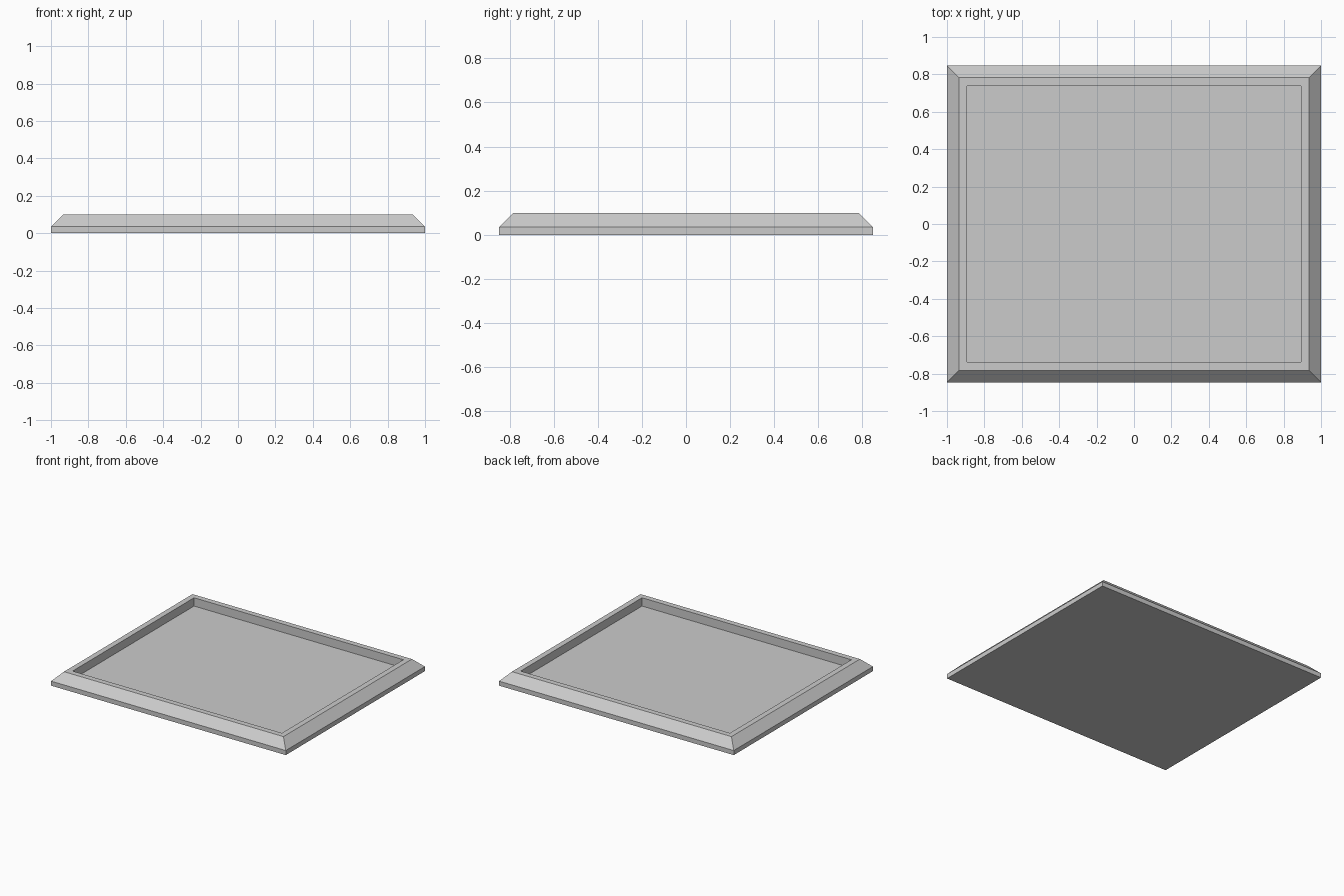
import bpy
import bmesh

cube = bpy.data.objects.get("Cube")
if cube:
    bpy.data.objects.remove(cube, do_unlink=True)

grey = bpy.data.materials.new("light_grey")
grey.use_nodes = True
colour = (0.6, 0.6, 0.6, 1)
grey.diffuse_color = colour
grey.node_tree.nodes["Principled BSDF"].inputs["Base Color"].default_value = colour


def ring(bm, half_x, half_y, z):
    """Rectangle of four vertices centred on the z axis."""
    return [bm.verts.new((sx * half_x, sy * half_y, z))
            for sx, sy in ((-1, -1), (1, -1), (1, 1), (-1, 1))]


# Tray cross-section, from the underside over the bevelled rim to the floor
HALF_X, HALF_Y = 1.0, 0.847
profile = [  # inset from the outer edge, height
    (0, 0),
    (0, 0.035),
    (0.065, 0.1),
    (0.108, 0.1),
    (0.108, 0.036),
]

bm = bmesh.new()
rings = [ring(bm, HALF_X - inset, HALF_Y - inset, z) for inset, z in profile]
for lower, upper in zip(rings, rings[1:]):
    for i in range(4):
        j = (i + 1) % 4
        bm.faces.new((lower[i], lower[j], upper[j], upper[i]))

# Underside and recessed floor
bm.faces.new(rings[0][::-1])
bm.faces.new(rings[-1])
bmesh.ops.recalc_face_normals(bm, faces=bm.faces)

mesh = bpy.data.meshes.new("bevelled_tray")
bm.to_mesh(mesh)
bm.free()
mesh.materials.append(grey)
tray = bpy.data.objects.new("bevelled_tray", mesh)
bpy.context.collection.objects.link(tray)
